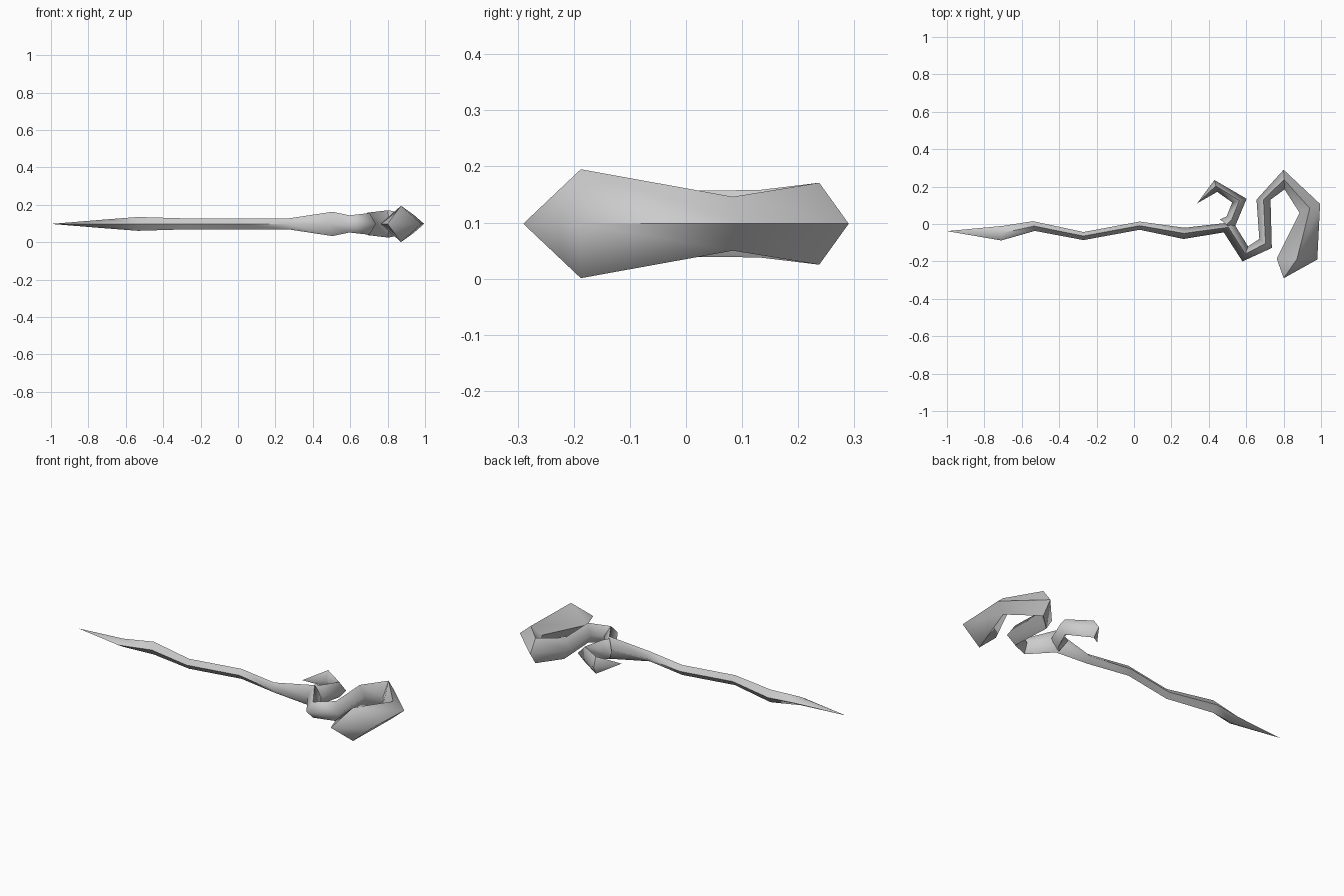
import bpy, bmesh

if "Cube" in bpy.data.objects:
    bpy.data.objects.remove(bpy.data.objects["Cube"])

MID = 0.098  # height of the centre plane

wood = bpy.data.materials.new("grey wood")
wood.diffuse_color = (0.6, 0.6, 0.6, 1)
wood.use_nodes = True
wood.node_tree.nodes["Principled BSDF"].inputs["Base Color"].default_value = wood.diffuse_color


def limb(name, sections, start=None, end=None):
    """Diamond-section tube: each section is left point, right point, half height."""
    bm = bmesh.new()
    rings = []
    for (lx, ly), (rx, ry), h in sections:
        cx, cy = (lx + rx) / 2, (ly + ry) / 2
        rings.append([bm.verts.new(p) for p in (
            (lx, ly, MID), (cx, cy, MID + h), (rx, ry, MID), (cx, cy, MID - h))])
    for a, b in zip(rings, rings[1:]):
        for i in range(4):
            j = (i + 1) % 4
            bm.faces.new((a[i], a[j], b[j], b[i]))
    # Close both ends, with a point where one is given
    for ring, tip in ((rings[0], start), (rings[-1], end)):
        if tip:
            v = bm.verts.new((*tip, MID))
            for i in range(4):
                bm.faces.new((ring[i], ring[(i + 1) % 4], v))
        else:
            bm.faces.new(ring)
    bmesh.ops.recalc_face_normals(bm, faces=bm.faces)
    me = bpy.data.meshes.new(name)
    bm.to_mesh(me)
    bm.free()
    me.materials.append(wood)
    ob = bpy.data.objects.new(name, me)
    bpy.context.collection.objects.link(ob)
    bpy.context.view_layer.objects.active = ob
    ob.select_set(True)
    bpy.ops.object.shade_smooth_by_angle(angle=1.2)
    ob.select_set(False)


# Crooked shaft running into the large curled head
limb("staff_shaft_and_hook", [
    ((-0.70, -0.01), (-0.71, -0.088), 0.024),
    ((-0.54, 0.015), (-0.53, -0.037), 0.037),
    ((-0.27, -0.043), (-0.27, -0.086), 0.029),
    ((0.03, 0.013), (0.03, -0.031), 0.029),
    ((0.27, -0.02), (0.265, -0.08), 0.029),
    ((0.53, 0.01), (0.48, -0.045), 0.065),
    ((0.61, -0.12), (0.58, -0.20), 0.046),
    ((0.67, -0.08), (0.737, -0.128), 0.058),
    ((0.655, 0.13), (0.73, 0.13), 0.06),
    ((0.80, 0.29), (0.805, 0.185), 0.073),
    ((0.995, 0.107), (0.885, 0.06), 0.048),
    ((0.98, -0.19), (0.763, -0.185), 0.097),
], start=(-1.0, -0.038), end=(0.80, -0.29))

# Small curled side branch
limb("side_branch", [
    ((0.46, 0.025), (0.53, -0.035), 0.06),
    ((0.495, 0.04), (0.55, 0.01), 0.055),
    ((0.525, 0.115), (0.602, 0.135), 0.045),
    ((0.445, 0.172), (0.43, 0.235), 0.05),
], end=(0.337, 0.11))
